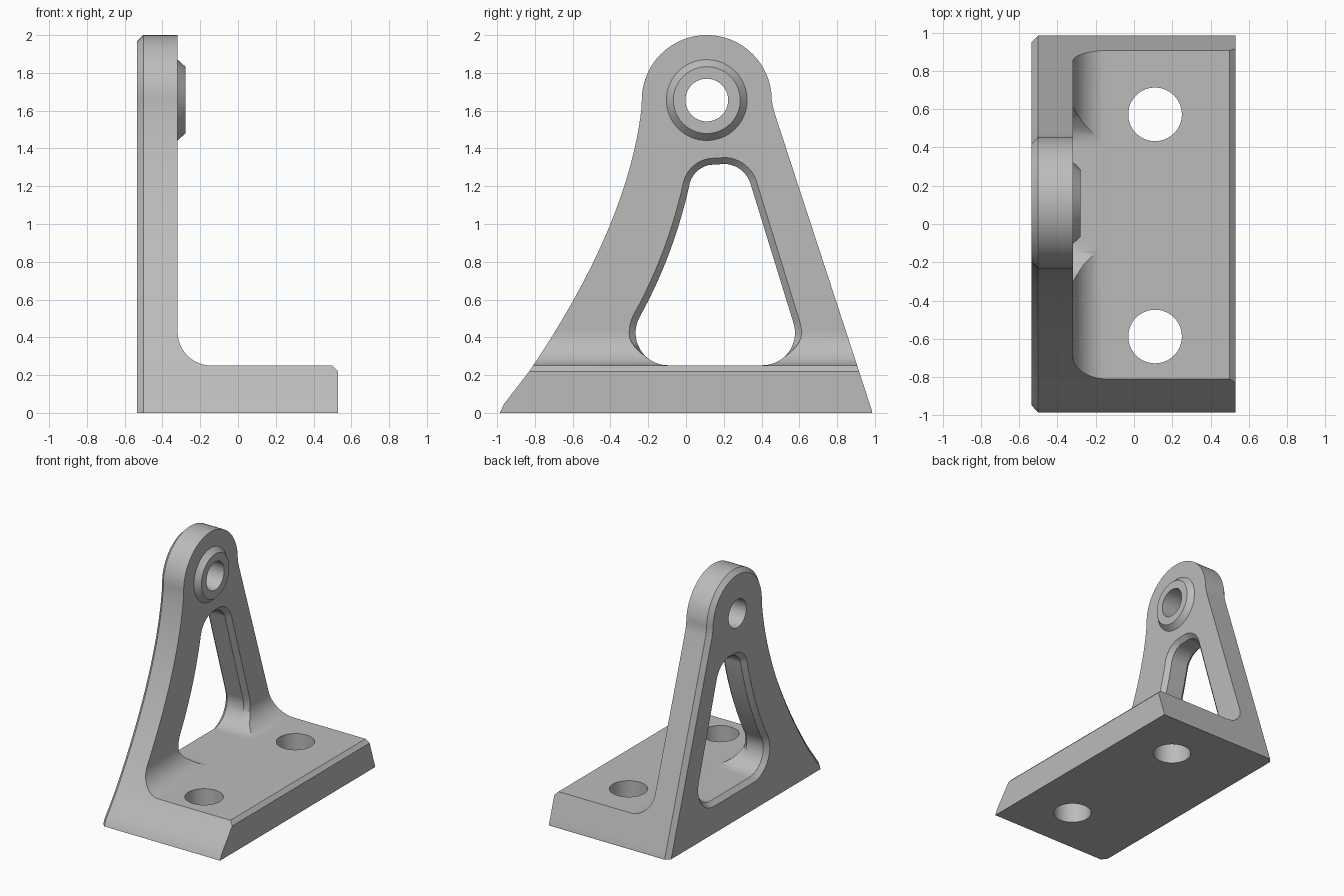
import bpy, bmesh
from math import cos, sin, radians, pi
from mathutils import Vector

if "Cube" in bpy.data.objects:
    bpy.data.objects.remove(bpy.data.objects["Cube"])

BACK, FACE, FLOOR, CHAMFER = -0.535, -0.32, 0.25, 0.034
PIVOT = (0.11, 1.656)


def arc(center, r, a0, a1, n=16):
    angles = [radians(a0 + (a1 - a0) * i / n) for i in range(n + 1)]
    return [(center[0] + r * cos(a), center[1] + r * sin(a)) for a in angles]


def circle(center, r, n=64):
    return arc(center, r, 0, 360, n)[:-1]


def curve(p0, p1, p2, n=24):
    p0, p1, p2 = Vector(p0), Vector(p1), Vector(p2)
    ts = [i / n for i in range(n + 1)]
    return [tuple(p0 * (1 - t) ** 2 + p1 * 2 * t * (1 - t) + p2 * t * t) for t in ts]


def offset(pts, d):
    """Move a counter-clockwise outline outwards by d."""
    out = []
    for i, p in enumerate(pts):
        p = Vector(p)
        a = (p - Vector(pts[i - 1])).normalized()
        b = (Vector(pts[(i + 1) % len(pts)]) - p).normalized()
        n1, n2 = Vector((a.y, -a.x)), Vector((b.y, -b.x))
        out.append(tuple(p + (n1 + n2) * d / (1 + n1.dot(n2))))
    return out


def loft(name, axis, sections):
    """Solid through (position, outline) sections along an axis."""
    place = {"x": lambda s, p: (s, p[0], p[1]),
             "y": lambda s, p: (p[0], s, p[1]),
             "z": lambda s, p: (p[0], p[1], s)}[axis]
    bm = bmesh.new()
    rings = [[bm.verts.new(place(s, p)) for p in pts] for s, pts in sections]
    for lo, hi in zip(rings, rings[1:]):
        for i in range(len(lo)):
            bm.faces.new((lo[i - 1], lo[i], hi[i], hi[i - 1]))
    bm.faces.new(rings[0])
    bm.faces.new(rings[-1])
    bmesh.ops.recalc_face_normals(bm, faces=bm.faces)
    mesh = bpy.data.meshes.new(name)
    bm.to_mesh(mesh)
    bm.free()
    obj = bpy.data.objects.new(name, mesh)
    bpy.context.collection.objects.link(obj)
    return obj


def combine(target, tool, operation):
    """Apply a boolean and discard the tool."""
    tool.hide_render = True
    mod = target.modifiers.new("cut", "BOOLEAN")
    mod.operation, mod.solver, mod.object = operation, "EXACT", tool
    bpy.context.view_layer.objects.active = target
    bpy.ops.object.modifier_apply(modifier=mod.name)
    bpy.data.objects.remove(tool)


# L-shaped section: base, chamfered front lip, fillet and upright
section = [(BACK, 0), (0.53, 0), (0.53, 0.22), (0.50, FLOOR)]
section += arc((-0.14, FLOOR + 0.18), 0.18, 270, 180)
section += [(FACE, 2.1), (BACK, 2.1)]
bracket = loft("bracket", "y", [(-1.2, section), (1.2, section)])

# Side outline, chamfered around the back edge
outline = [(0.985, -0.1), (0.985, 0.01), (0.972, 0.05), (0.468, 1.59), (0.459, 1.625)]
outline += arc(PIVOT, 0.344, 0, 180, 48)
outline += curve((-0.236, 1.61), (-0.307, 0.99), (-0.83, 0.22))
outline += [(-0.93, 0.09), (-0.965, 0.045), (-0.985, 0), (-0.985, -0.1)]
envelope = loft("envelope", "x", [
    (BACK - CHAMFER, offset(outline, -2 * CHAMFER)),
    (BACK + CHAMFER, outline), (0.7, outline)])
combine(bracket, envelope, "INTERSECT")

# Rounded triangular window, chamfered on both faces
window = arc((-0.095, 0.424), 0.172, 152, 270)
window += arc((0.405, 0.424), 0.172, 270, 379)
window += arc((0.2, 1.17), 0.148, 19, 88)
window += arc((0.15, 1.18), 0.135, 100, 165)
window += curve((0.02, 1.215), (-0.065, 0.83), (-0.247, 0.505))[1:-1]


def fade(p, q):
    """Let the front chamfer run out into the fillet."""
    t = min(1, max(0, (p[1] - 0.3) / 0.1))
    return tuple(Vector(p).lerp(Vector(q), t))


window_front = [fade(p, q) for p, q in zip(window, offset(window, CHAMFER))]
lift = lambda pts: [(y, max(z, FLOOR + 0.002)) for y, z in pts]
combine(bracket, loft("window_cutter", "x", [
    (BACK - CHAMFER, offset(window, 2 * CHAMFER)),
    (BACK + CHAMFER, lift(window)),
    (FACE - CHAMFER, lift(window)),
    (FACE, lift(window_front)), (0, lift(window_front))]), "DIFFERENCE")

# Tapered boss around the pivot hole
combine(bracket, loft("boss", "x", [
    (FACE - 0.02, circle(PIVOT, 0.214)), (FACE, circle(PIVOT, 0.214)),
    (-0.279, circle(PIVOT, 0.177))]), "UNION")
bore = circle(PIVOT, 0.113)
combine(bracket, loft("bore_cutter", "x", [(-0.7, bore), (0, bore)]), "DIFFERENCE")

# Mounting holes in the base
for y in (0.573, -0.588):
    hole = circle((0.11, y), 0.14)
    combine(bracket, loft("hole_cutter", "z", [(-0.2, hole), (0.5, hole)]), "DIFFERENCE")

# Plain grey finish, smooth curves with sharp edges
grey = bpy.data.materials.new("plain grey")
grey.use_nodes = True
colour = (0.5, 0.5, 0.5, 1)
grey.diffuse_color = colour
grey.node_tree.nodes["Principled BSDF"].inputs["Base Color"].default_value = colour
bracket.data.materials.clear()
bracket.data.materials.append(grey)
for face in bracket.data.polygons:
    face.material_index = 0

bpy.ops.object.select_all(action="DESELECT")
bracket.select_set(True)
bpy.context.view_layer.objects.active = bracket
bpy.ops.object.shade_smooth_by_angle(angle=pi / 6)
bracket.modifiers.new("even_shading", "WEIGHTED_NORMAL").keep_sharp = True
